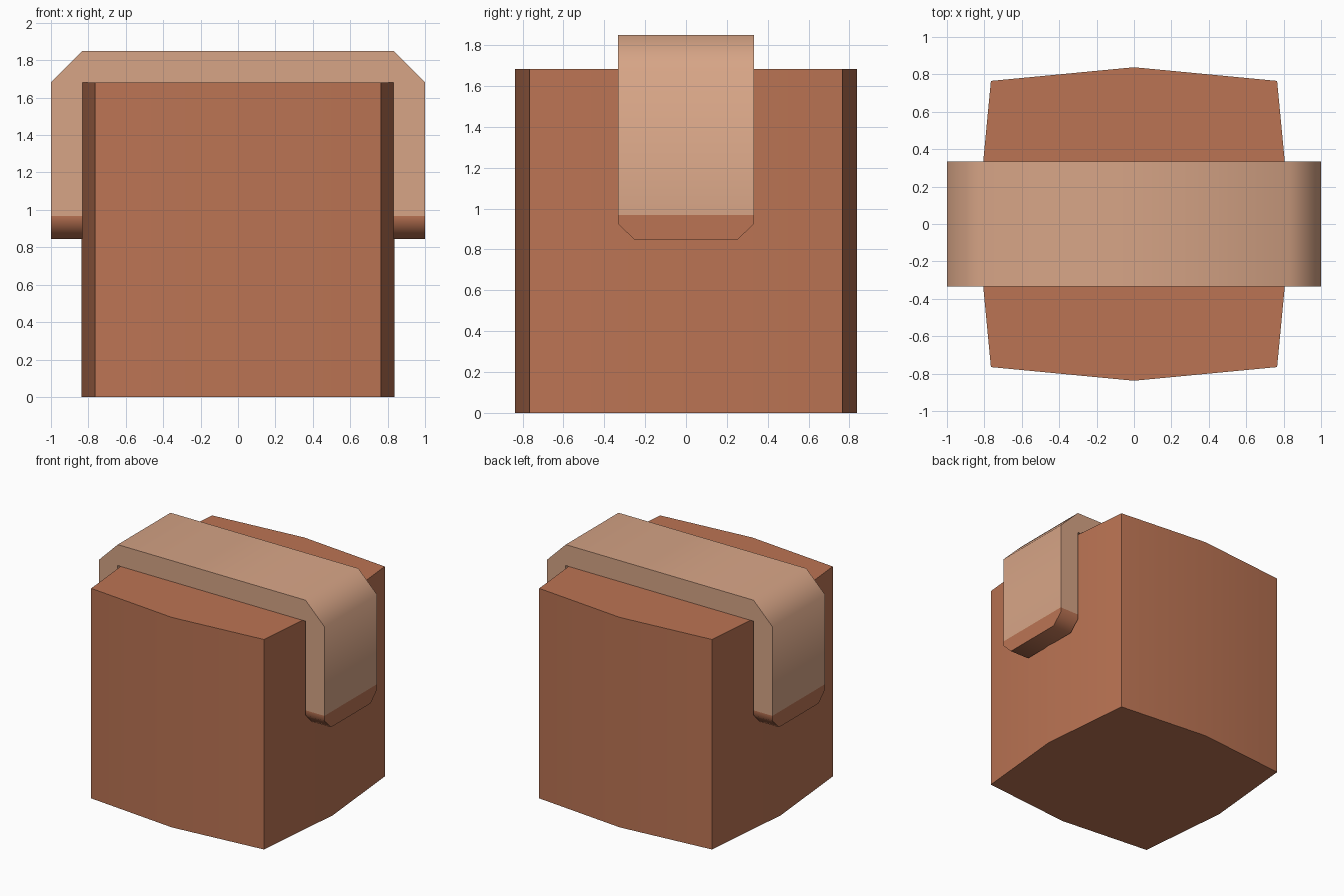
import bpy, bmesh, math

if "Cube" in bpy.data.objects:
    bpy.data.objects.remove(bpy.data.objects["Cube"])


def material(name, rgb):
    m = bpy.data.materials.new(name)
    m.diffuse_color = (*rgb, 1)
    m.use_nodes = True
    m.node_tree.nodes["Principled BSDF"].inputs["Base Color"].default_value = m.diffuse_color
    return m


brick = material("brick_brown", (0.50, 0.175, 0.088))
tan = material("light_tan", (0.68, 0.375, 0.24))


def finish(name, bm, mats, rule):
    bmesh.ops.remove_doubles(bm, verts=bm.verts, dist=1e-5)
    bmesh.ops.dissolve_degenerate(bm, edges=bm.edges, dist=1e-5)
    bmesh.ops.recalc_face_normals(bm, faces=bm.faces)
    for f in bm.faces:
        f.material_index = rule(f)
    mesh = bpy.data.meshes.new(name)
    bm.to_mesh(mesh)
    bm.free()
    for m in mats:
        mesh.materials.append(m)
    ob = bpy.data.objects.new(name, mesh)
    bpy.context.collection.objects.link(ob)
    bpy.ops.object.select_all(action='DESELECT')
    bpy.context.view_layer.objects.active = ob
    ob.select_set(True)
    bpy.ops.object.shade_smooth_by_angle(angle=math.radians(50))
    return ob


# Pouch body: square with slightly bulging sides, extruded upward
C, M, H = 0.765, 0.838, 1.682
outline = [(C, -C), (M, 0), (C, C), (0, M), (-C, C), (-M, 0), (-C, -C), (0, -M)]
bm = bmesh.new()
base = bm.faces.new([bm.verts.new((x, y, 0)) for x, y in outline])
top = bmesh.ops.extrude_face_region(bm, geom=[base])["geom"]
bmesh.ops.translate(bm, vec=(0, 0, H),
                    verts=[v for v in top if isinstance(v, bmesh.types.BMVert)])
if not base.is_valid or len([f for f in bm.faces if len(f.verts) == 8]) < 2:
    bm.verts.ensure_lookup_table()
    bm.faces.new([v for v in bm.verts if v.co.z < 0.1])
finish("body", bm, [brick], lambda f: 0)

# Strap: sections (outer x, outer z, inner x, inner z, half width), mirrored
W, T = 0.334, 0.832
half = [(1, 0.845, T, 0.845, 0.25), (1, 0.927, T, 0.927, W), (1, 0.968, T, 0.968, W),
        (1, H, T, H, W), (T, 1.85, T, H, W)]
sections = half + [(-a, b, -c, d, w) for a, b, c, d, w in reversed(half)]
bm = bmesh.new()
rings = [[bm.verts.new(p) for p in ((ox, -w, oz), (ox, w, oz), (ix, w, iz), (ix, -w, iz))]
         for ox, oz, ix, iz, w in sections]
for a, b in zip(rings, rings[1:]):
    for i in range(4):
        j = (i + 1) % 4
        bm.faces.new((a[i], a[j], b[j], b[i]))
bm.faces.new(rings[0])
bm.faces.new(rings[-1])
# Strap tips take the body colour
finish("strap", bm, [tan, brick],
       lambda f: 1 if f.calc_center_median().z < 0.96 else 0)
